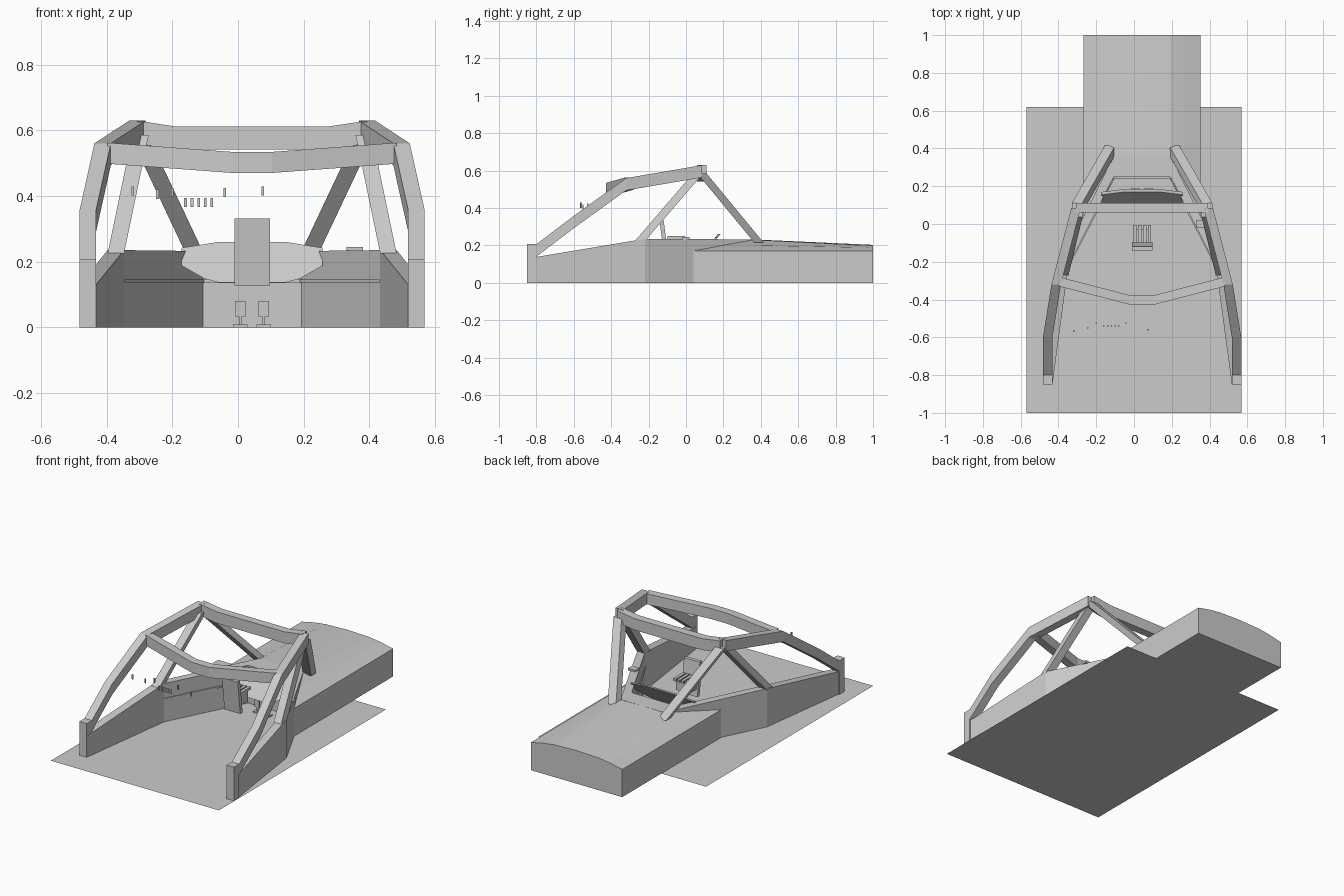
import bpy, bmesh
from mathutils import Vector as V

if "Cube" in bpy.data.objects:
    bpy.data.objects.remove(bpy.data.objects["Cube"])

C = 0.043  # the cockpit's own centre line


def make(name, bm, mirror=False, x=C):
    bmesh.ops.recalc_face_normals(bm, faces=bm.faces)
    me = bpy.data.meshes.new(name)
    bm.to_mesh(me)
    bm.free()
    ob = bpy.data.objects.new(name, me)
    ob.location.x = x
    bpy.context.collection.objects.link(ob)
    if mirror:
        ob.modifiers.new("mirror", 'MIRROR')
    return ob


def loft(name, rings, mirror=False, caps=(True, True), x=C):
    bm = bmesh.new()
    vs = [[bm.verts.new(p) for p in r] for r in rings]
    n = len(vs[0])
    for r, s in zip(vs, vs[1:]):
        for i in range(n):
            j = (i + 1) % n
            bm.faces.new((r[i], r[j], s[j], s[i]))
    if caps[0]:
        bm.faces.new(vs[0])
    if caps[1]:
        bm.faces.new(vs[-1])
    return make(name, bm, mirror, x)


def beam(name, pts, a, b, mirror=False, caps=(True, True)):
    # square bar along a path; a and b span its cross-section
    a, b = V(a) / 2, V(b) / 2
    return loft(name, [[V(p) - a - b, V(p) + a - b, V(p) + a + b, V(p) - a + b] for p in pts],
                mirror, caps)


def box(name, x0, x1, y0, y1, z0, z1, mirror=False, x=0):
    return loft(name, [[(x0, y, z0), (x1, y, z0), (x1, y, z1), (x0, y, z1)] for y in (y0, y1)],
                mirror, x=x)


# floor plate
bm = bmesh.new()
bm.faces.new([bm.verts.new(p) for p in
              ((-.57, -1, 0), (.57, -1, 0), (.57, .62, 0), (-.57, .62, 0))])
make("floor", bm, x=0)

# tub wall: side walls, angled shoulders and firewall in one U
stations = [((.475, -.85), (.525, -.85), .13), ((.39, -.22), (.44, -.22), .235),
            ((.15, .25), (.15, .36), .232), ((0, .25), (0, .36), .232)]
loft("tub_wall", [[(*i, 0), (*o, 0), (*o, z), (*i, z)] for i, o, z in stations],
     True, (True, False))
beam("tub_ledge", [(.388, -.22, .14), (.146, .248, .14), (0, .248, .14)],
     (0, .014, 0), (0, 0, .01), True, (True, False))

# nose with arched top, cut diagonally where it meets the tub
nose = [[(0, .36, 0), (.15, .36, 0), (.31, .04, 0), (.31, .04, .17), (.225, .21, .203),
         (.15, .36, .23), (0, .36, .232)],
        [(0, 1, 0), (.15, 1, 0), (.31, 1, 0), (.31, 1, .17), (.225, 1, .188),
         (.15, 1, .198), (0, 1, .203)]]
loft("nose", nose, True, (False, True))

# roll cage
box("front_post", .475, .525, -.85, -.8, 0, .207, True, C)
beam("side_rail", [(.5, -.8, .173), (.5, -.6, .325), (.455, -.32, .527), (.35, .085, .596)],
     (.05, 0, 0), (0, 0, .066), True)
beam("side_strut", [(.415, -.245, .225), (.34, .065, .585)], (.05, 0, 0), (0, .055, 0), True)
beam("rear_strut", [(.17, .39, .215), (.345, .085, .585)], (.055, 0, 0), (0, .05, 0), True)
beam("rear_crossbar", [(-.35, .085, .594), (-.23, .085, .576), (.23, .085, .576), (.35, .085, .594)],
     (0, .05, 0), (0, 0, .07))
beam("middle_crossbar", [(-.44, -.305, .53), (-.06, -.403, .502), (.06, -.403, .502), (.44, -.305, .53)],
     (0, .05, 0), (0, 0, .064))

# tilted dashboard panel
half = [(.1, .26), (.215, .242), (.215, .188), (.145, .148), (.1, .136)]
outline = half + [(-x, z) for x, z in reversed(half)]
loft("dashboard", [[(x, .07 + (z - .136) * .8 + d, z) for x, z in outline] for d in (0, .015)])

# centre display leaning toward the driver, with a slatted box behind it
beam("display", [(0, -.105, .127), (0, -.13, .332)], (.108, 0, 0), (0, .022, 0))
box("display_housing", -.045, .045, -.1, -.03, .17, .24, x=C)
for i in range(4):
    x = -.039 + i * .026
    box("display_slat", x - .009, x + .009, -.1, -.005, .235, .25, x=C)

# pedals
for x in (.007, .078):
    box("pedal_pad", x - .016, x + .016, .172, .18, .033, .08)
    box("pedal_stem", x - .004, x + .004, .176, .184, 0, .04)
    box("pedal_foot", x - .022, x + .022, .165, .19, 0, .008)

# control lever base on the right shoulder
box("lever_base", .33, .38, -.02, .02, .23, .244)

# small floating display ticks
ticks = [(-.32, -.565, .415), (-.245, -.55, .405), (-.2, -.525, .41), (-.04, -.525, .41),
         (.075, -.56, .415)] + [(-.16 + .02 * i, -.54, .38) for i in range(5)]
for x, y, z in ticks:
    box("display_tick", x - .004, x + .004, y - .003, y + .003, z - .014, z + .014)
